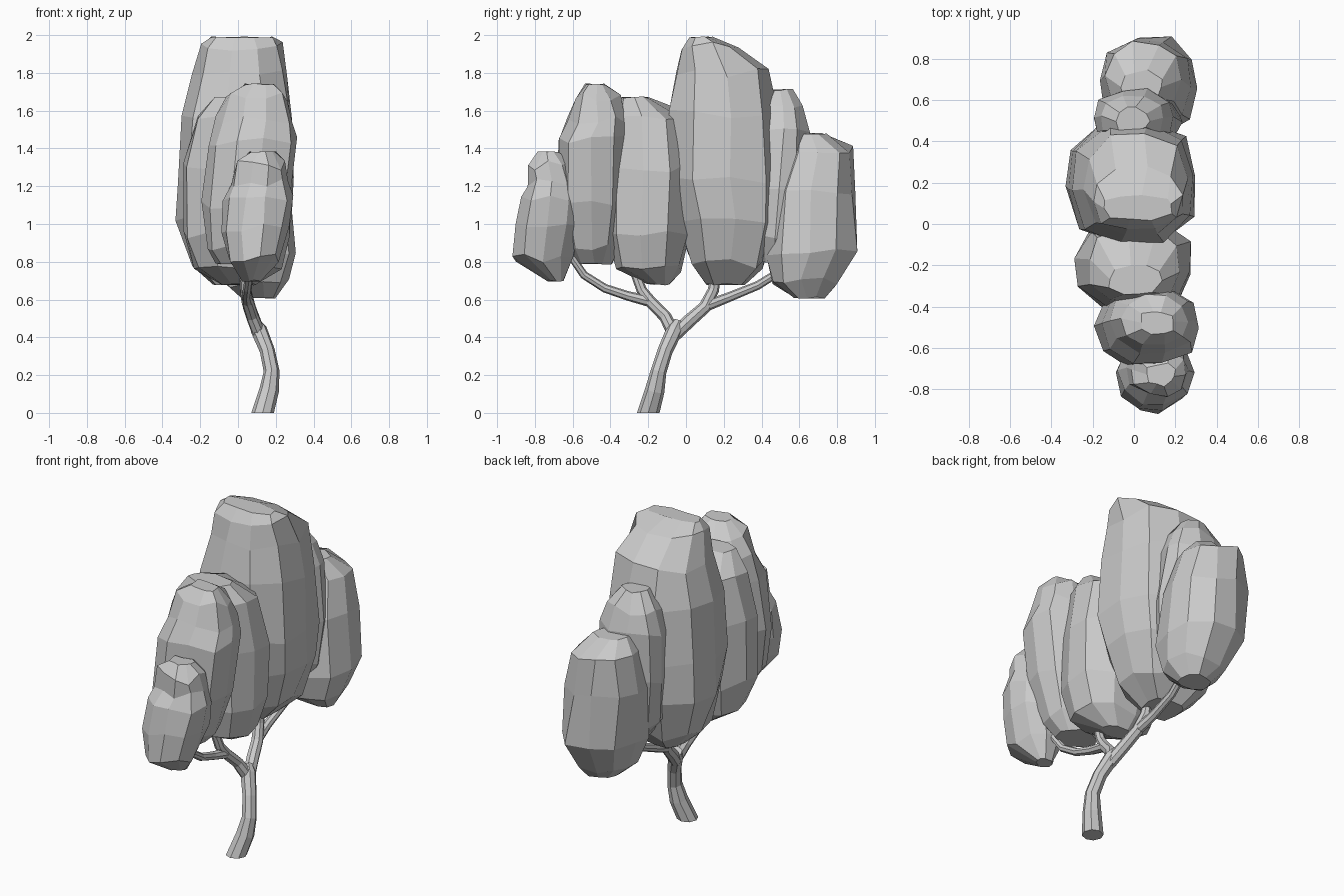
import bpy, bmesh, math, random
from mathutils import Vector

if "Cube" in bpy.data.objects:
    bpy.data.objects.remove(bpy.data.objects["Cube"])

random.seed(7)


def loft(name, rings):
    """Flat-shaded skin over a list of equally sized point rings."""
    bm = bmesh.new()
    loops = [[bm.verts.new(p) for p in r] for r in rings]
    n = len(loops[0])
    for a, b in zip(loops, loops[1:]):
        for i in range(n):
            j = (i + 1) % n
            bm.faces.new((a[i], a[j], b[j], b[i]))
    bm.faces.new(loops[0][::-1])
    bm.faces.new(loops[-1])
    bmesh.ops.recalc_face_normals(bm, faces=bm.faces)
    me = bpy.data.meshes.new(name)
    bm.to_mesh(me)
    bm.free()
    ob = bpy.data.objects.new(name, me)
    bpy.context.collection.objects.link(ob)
    return ob


def limb(name, path, sides=8, flat_base=False):
    """Tapered tube; path holds (x, y, z, radius)."""
    pts = [Vector(p[:3]) for p in path]
    rings = []
    for i, p in enumerate(pts):
        t = (pts[min(i + 1, len(pts) - 1)] - pts[max(i - 1, 0)]).normalized()
        if flat_base and i == 0:
            t = Vector((0, 0, 1))
        u = Vector((1, 0, 0))
        u = (u - t * u.dot(t)).normalized()
        v = t.cross(u)
        rings.append([p + path[i][3] * (u * math.cos(a) + v * math.sin(a))
                      for a in (math.tau * k / sides for k in range(sides))])
    return loft(name, rings)


def foliage(name, x0, x1, levels, lean=0.0, square=2.3, sides=10, jitter=0.012):
    """Faceted leaf clump; levels hold (z, y_min, y_max, share of full x width)."""
    z_mid = (levels[0][0] + levels[-1][0]) / 2
    phase = random.uniform(-0.15, 0.15)
    # Rounded outline, normalised to touch its bounding box
    shape = []
    for i in range(sides):
        t = math.tau * i / sides + phase
        c, s = math.cos(t), math.sin(t)
        m = (abs(c) ** square + abs(s) ** square) ** (-1 / square)
        shape.append((c * m, s * m))
    mx = max(abs(p[0]) for p in shape)
    my = max(abs(p[1]) for p in shape)
    rings = []
    for k, (z, a, b, w) in enumerate(levels):
        cx = (x0 + x1) / 2 + lean * (z - z_mid)
        end = k in (0, len(levels) - 1)
        ring = []
        for px, py in shape:
            j = lambda f=1: random.uniform(-jitter, jitter) * f
            ring.append((cx + (x1 - x0) / 2 * w * px / mx + j(),
                         (a + b) / 2 + (b - a) / 2 * py / my + j(0.8),
                         z + j(0.4 if end else 2.2)))
        rings.append(ring)
    return loft(name, rings)


# Trunk and branches
limb("trunk", [(.13, -.20, 0, .06), (.165, -.165, .12, .052), (.178, -.145, .22, .042),
               (.155, -.11, .33, .04), (.11, -.06, .44, .044), (.09, -.04, .48, .03)],
     flat_base=True)
limb("back_branch", [(.12, -.075, .40, .036), (.085, .02, .49, .036), (.06, .10, .56, .034),
                     (.04, .145, .65, .03), (.03, .17, .80, .026)])
limb("back_side_branch", [(.06, .09, .56, .03), (.045, .22, .61, .026),
                          (.045, .38, .675, .023), (.06, .50, .75, .022), (.08, .60, .84, .02)])
limb("front_branch", [(.115, -.06, .41, .036), (.075, -.11, .51, .033), (.05, -.19, .59, .032),
                      (.04, -.235, .65, .028), (.03, -.28, .77, .024)])
limb("front_side_branch", [(.05, -.19, .59, .03), (.045, -.31, .62, .025), (.05, -.43, .66, .023),
                           (.06, -.54, .73, .022), (.08, -.63, .86, .02)])

# Leaf clumps, front to back
foliage("foliage_front_small", -.08, .28,
        [(.70, -.73, -.64, .3), (.82, -.91, -.59, .75), (.98, -.90, -.56, 1), (1.13, -.88, -.55, .98),
         (1.22, -.83, -.56, .85), (1.31, -.83, -.60, .75), (1.38, -.78, -.68, .4)], lean=.08)
foliage("foliage_front_tall", -.17, .29,
        [(.79, -.58, -.40, .5), (.87, -.64, -.36, .8), (1.10, -.68, -.32, 1), (1.44, -.68, -.30, 1),
         (1.55, -.62, -.31, .9), (1.67, -.59, -.34, .68), (1.74, -.53, -.42, .35)], lean=.11)
foliage("foliage_front_inner", -.28, .28,
        [(.68, -.20, -.08, .35), (.76, -.37, -.03, .8), (.95, -.42, .02, 1), (1.30, -.42, .02, 1),
         (1.58, -.38, -.02, .8), (1.67, -.34, -.20, .45)], square=2.6)
foliage("foliage_centre", -.31, .30,
        [(.68, .10, .32, .35), (.79, .02, .41, .75), (1.02, -.05, .49, 1), (1.24, -.10, .50, 1),
         (1.58, -.09, .48, .95), (1.80, -.06, .44, .8), (1.94, -.03, .27, .7), (1.99, .02, .14, .55)],
        lean=.03, square=3)
foliage("foliage_back_inner", -.20, .22,
        [(.80, .40, .55, .5), (.92, .36, .60, .9), (1.20, .36, .64, 1), (1.48, .38, .65, .95),
         (1.62, .41, .62, .75), (1.71, .44, .56, .4)], lean=-.05)
foliage("foliage_back", -.16, .30,
        [(.61, .57, .73, .4), (.69, .46, .80, .72), (.86, .42, .91, 1), (1.18, .46, .89, .97),
         (1.39, .54, .88, .78), (1.48, .59, .74, .45)], lean=-.08)
